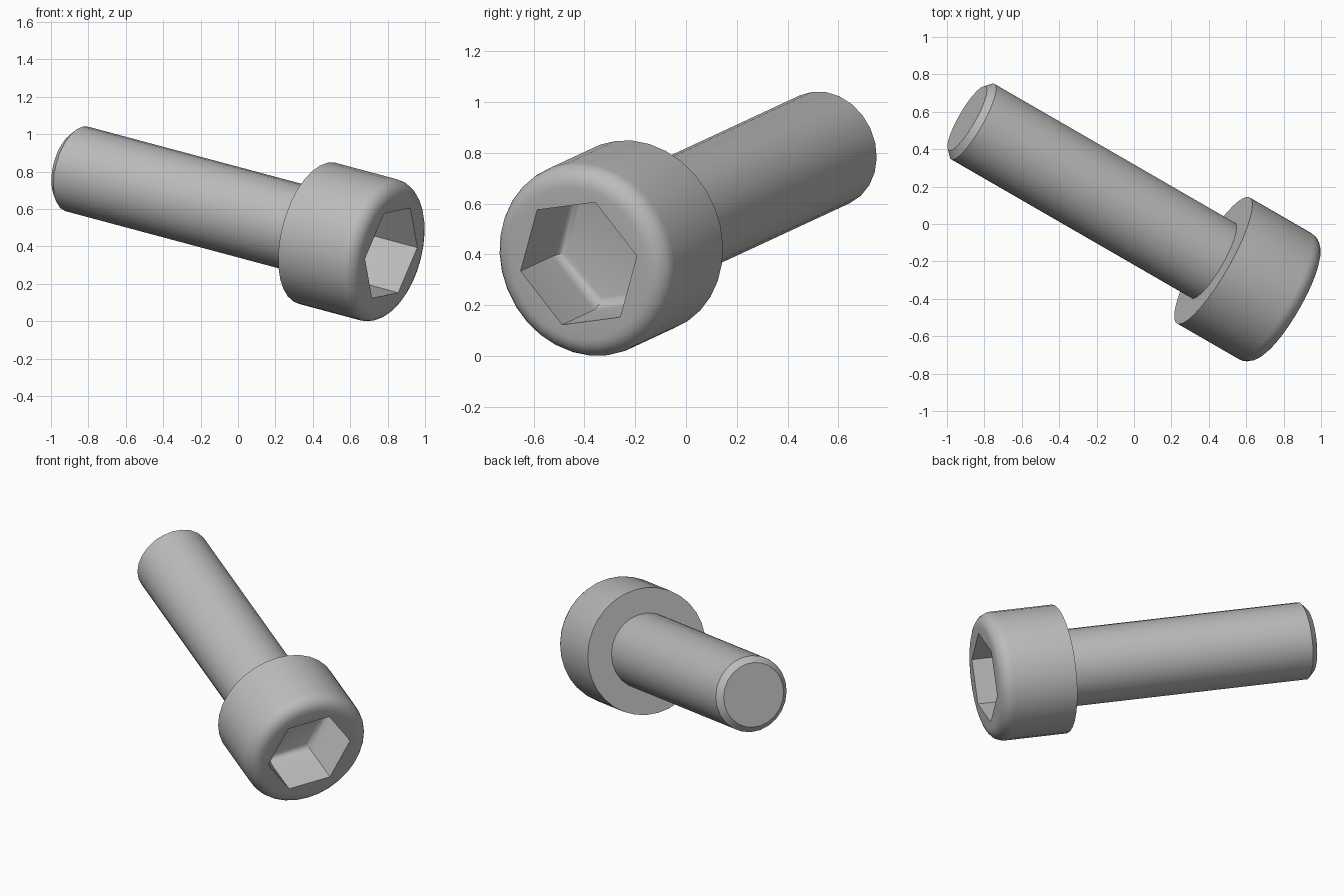
import bpy, bmesh
from math import sin, cos, pi
from mathutils import Vector, Matrix

cube = bpy.data.objects.get("Cube")
if cube:
    bpy.data.objects.remove(cube, do_unlink=True)

# Screw dimensions, measured along its axis from the underside of the head
HEAD_R, HEAD_H, HEAD_FILLET = 0.39, 0.468, 0.08
SHANK_R, SHANK_L, CHAMFER = 0.234, 1.56, 0.036
HEX_R, HEX_DEPTH, HEX_FILLET = 0.27, 0.30, 0.045

# Tilted frame: local z runs out through the head, local x to a socket corner
axis = Vector((0.8436, -0.487, -0.226)).normalized()
corner = Vector((0.14, 0.23, 0.03))
corner = (corner - axis * corner.dot(axis)).normalized()
frame = Matrix((corner, axis.cross(corner), axis)).transposed().to_4x4()
frame.translation = (0.424, -0.195, 0.47)

steel = bpy.data.materials.new("grey steel")
colour = (0.5, 0.5, 0.5, 1)
steel.use_nodes = True
steel.diffuse_color = colour
for node in steel.node_tree.nodes:
    if node.type == 'BSDF_PRINCIPLED':
        node.inputs["Base Color"].default_value = colour


def sweep(bm, profile, sides):
    """Stack rings of (radius, z) joined by quads; return the rings."""
    rings = [[bm.verts.new((r * cos(2 * pi * k / sides), r * sin(2 * pi * k / sides), z))
              for k in range(sides)] for r, z in profile]
    for a, b in zip(rings, rings[1:]):
        for k in range(sides):
            n = (k + 1) % sides
            bm.faces.new((a[k], a[n], b[n], b[k]))
    return rings


def loop_edges(bm, ring):
    return [bm.edges.get((v, ring[i - 1])) for i, v in enumerate(ring)]


def finish(bm, name):
    bmesh.ops.recalc_face_normals(bm, faces=bm.faces)
    mesh = bpy.data.meshes.new(name)
    bm.to_mesh(mesh)
    bm.free()
    mesh.materials.append(steel)
    obj = bpy.data.objects.new(name, mesh)
    bpy.context.collection.objects.link(obj)
    obj.matrix_world = frame
    bpy.ops.object.select_all(action='DESELECT')
    obj.select_set(True)
    bpy.context.view_layer.objects.active = obj
    bpy.ops.object.shade_smooth_by_angle()


def quarter(steps):
    return [pi / 2 * i / steps for i in range(steps + 1)]


# Head: cylinder with a rounded rim and a hexagonal socket
bm = bmesh.new()
rim = [(HEAD_R - HEAD_FILLET * (1 - cos(t)), HEAD_H - HEAD_FILLET * (1 - sin(t)))
       for t in quarter(6)]
outer = sweep(bm, [(HEAD_R, 0)] + rim, 32)
bm.faces.new(outer[0])

# Socket: straight walls, rounded into a flat floor
floor = HEAD_H - HEX_DEPTH
round_in = [(HEX_R - HEX_FILLET * (1 - cos(t)), floor + HEX_FILLET * (1 - sin(t)))
            for t in quarter(4)]
socket = sweep(bm, [(HEX_R, HEAD_H)] + round_in, 6)
bm.faces.new(socket[-1])

# Flat face between the rim and the socket
bmesh.ops.triangle_fill(bm, use_beauty=True, normal=(0, 0, 1),
                        edges=loop_edges(bm, outer[-1]) + loop_edges(bm, socket[0]))
finish(bm, "head")

# Shank: plain cylinder with a chamfered tip
bm = bmesh.new()
shank = sweep(bm, [(SHANK_R, 0), (SHANK_R, CHAMFER - SHANK_L),
                   (SHANK_R - CHAMFER, -SHANK_L)], 24)
bm.faces.new(shank[0])
bm.faces.new(shank[-1])
finish(bm, "shank")
